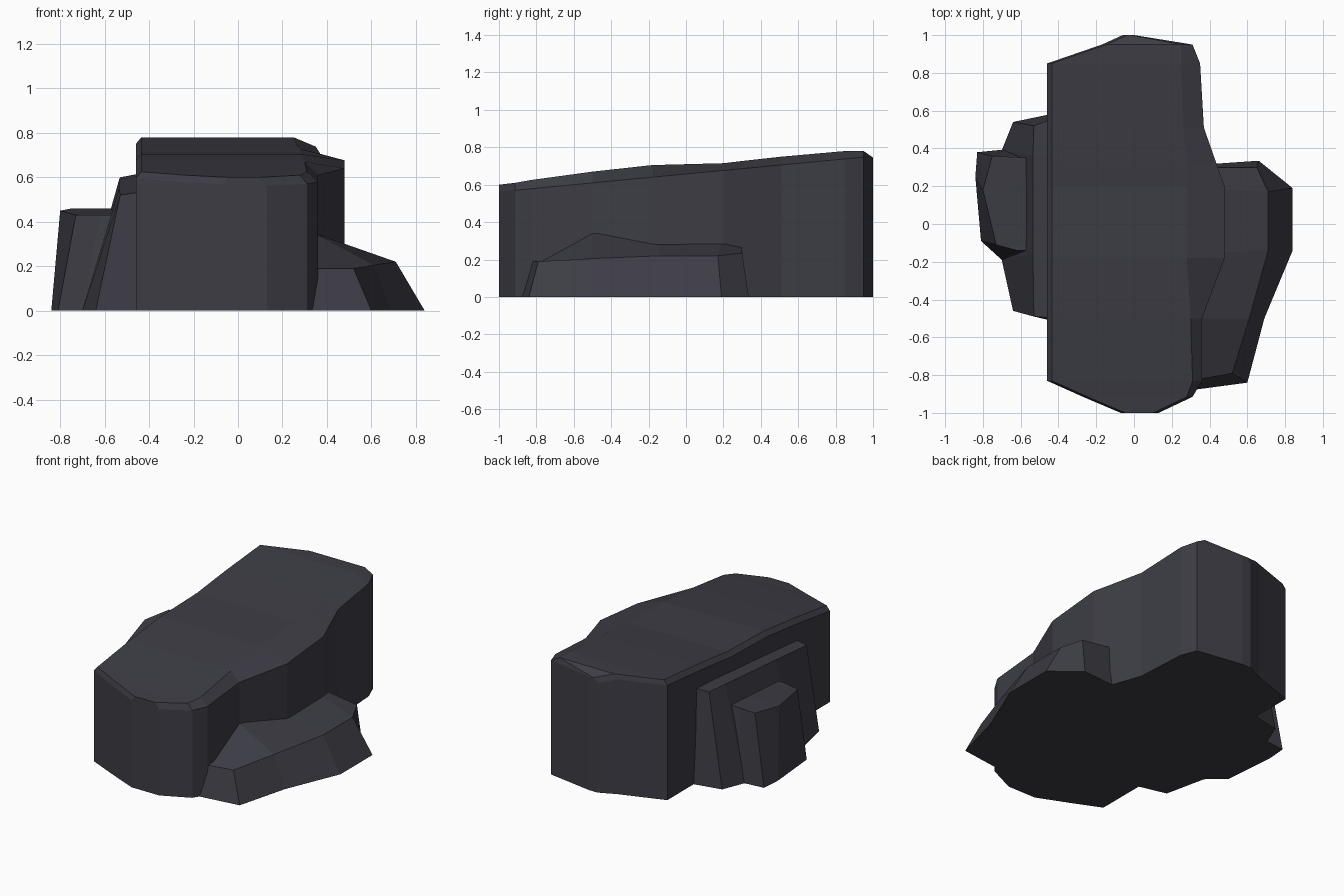
import bpy, bmesh

stone = bpy.data.materials.new("dark slate")
stone.diffuse_color = (0.047, 0.046, 0.060, 1)


def loft(name, rings):
    """Skin equal-length closed cross-sections and cap both ends."""
    bm = bmesh.new()
    rows = [[bm.verts.new(p) for p in r] for r in rings]
    n = len(rows[0])
    for a, b in zip(rows, rows[1:]):
        for i in range(n):
            j = (i + 1) % n
            bm.faces.new((a[i], a[j], b[j], b[i]))
    bm.faces.new(rows[0])
    bm.faces.new(rows[-1])
    bmesh.ops.recalc_face_normals(bm, faces=bm.faces)
    mesh = bpy.data.meshes.new(name)
    bm.to_mesh(mesh)
    bm.free()
    mesh.materials.append(stone)
    obj = bpy.data.objects.new(name, mesh)
    bpy.context.collection.objects.link(obj)
    return obj


# Main block: stations along y as (y, left x, right x, top z, right bevel width)
stations = [
    (-1.00, -0.07, 0.13, 0.60, 0.03), (-0.915, -0.27, 0.31, 0.61, 0.03),
    (-0.83, -0.46, 0.36, 0.625, 0.05), (-0.50, -0.46, 0.36, 0.67, 0.06),
    (-0.18, -0.46, 0.48, 0.705, 0.20), (0.20, -0.46, 0.48, 0.715, 0.20),
    (0.31, -0.46, 0.44, 0.728, 0.16), (0.51, -0.46, 0.37, 0.75, 0.11),
    (0.85, -0.46, 0.35, 0.78, 0.10), (0.95, -0.17, 0.31, 0.78, 0.06),
    (1.00, -0.06, 0.00, 0.745, 0.02),
]
rings = []
for y, xl, xr, z, bev in stations:
    side = min(0.57 + 0.095 * (y + 0.92), z - 0.005)
    rings.append([(xl, y, 0), (xl, y, z - 0.03), (xl + 0.025, y, z),
                  (xr - bev, y, z), (xr, y, side), (xr, y, 0)])
loft("main_rock", rings)

# Right ledge: inner base, inner top, outer top, outer base
loft("right_ledge", [
    [(0.30, -0.88, 0), (0.30, -0.83, 0.19), (0.52, -0.79, 0.19), (0.60, -0.84, 0)],
    [(0.30, -0.50, 0), (0.34, -0.50, 0.35), (0.61, -0.50, 0.205), (0.69, -0.50, 0)],
    [(0.30, -0.15, 0), (0.46, -0.15, 0.285), (0.71, -0.14, 0.22), (0.84, -0.14, 0)],
    [(0.30, 0.19, 0), (0.46, 0.19, 0.29), (0.71, 0.17, 0.22), (0.84, 0.19, 0)],
    [(0.30, 0.31, 0), (0.40, 0.30, 0.27), (0.65, 0.30, 0.235), (0.66, 0.335, 0)],
])

# Left step: inner base, inner top, outer top, outer base
loft("left_step", [
    [(-0.40, -0.52, 0), (-0.40, -0.50, 0.54), (-0.53, -0.49, 0.52), (-0.64, -0.46, 0)],
    [(-0.40, -0.19, 0), (-0.40, -0.16, 0.57), (-0.535, -0.16, 0.55), (-0.70, -0.19, 0)],
    [(-0.40, 0.39, 0), (-0.40, 0.36, 0.615), (-0.535, 0.36, 0.59), (-0.70, 0.39, 0)],
    [(-0.40, 0.59, 0), (-0.40, 0.57, 0.625), (-0.53, 0.52, 0.60), (-0.64, 0.54, 0)],
])

# Outer left step
loft("outer_left_step", [
    [(-0.55, -0.19, 0), (-0.55, -0.14, 0.43), (-0.62, -0.14, 0.43), (-0.70, -0.19, 0)],
    [(-0.55, -0.09, 0), (-0.55, -0.11, 0.43), (-0.73, -0.11, 0.43), (-0.81, -0.09, 0)],
    [(-0.55, 0.25, 0), (-0.55, 0.18, 0.45), (-0.80, 0.18, 0.45), (-0.84, 0.25, 0)],
    [(-0.55, 0.38, 0), (-0.55, 0.34, 0.46), (-0.75, 0.36, 0.46), (-0.83, 0.38, 0)],
    [(-0.55, 0.39, 0), (-0.55, 0.35, 0.46), (-0.62, 0.34, 0.46), (-0.68, 0.395, 0)],
])
